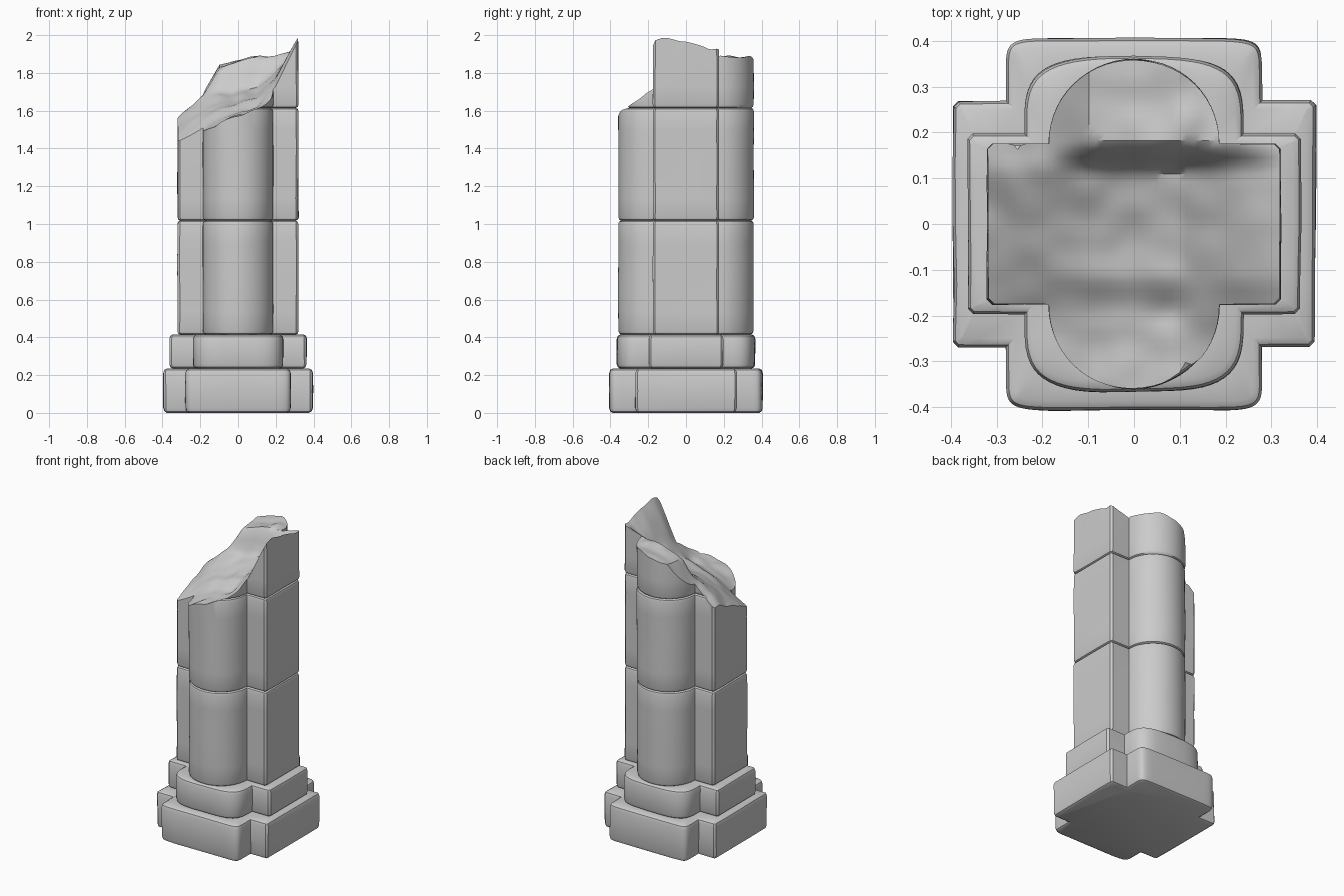
import bpy, bmesh, math
from mathutils import Vector, noise

if "Cube" in bpy.data.objects:
    bpy.data.objects.remove(bpy.data.objects["Cube"])

ARC = 14


def outline(X, yA, xL, Y, p):
    """Cross-shaped plan: two square arms, two lobes rounded by exponent p."""
    q = [(X, 0), (X, yA * 0.5), (X, yA - 0.012), (X - 0.012, yA),
         ((X + xL) / 2, yA), (xL, yA)]
    for i in range(1, ARC + 1):
        t = math.pi / 2 * i / ARC
        q.append((xL * abs(math.cos(t)) ** (2 / p) if i < ARC else 0,
                  yA + (Y - yA) * math.sin(t) ** (2 / p)))
    half = q + [(-x, y) for x, y in q[-2::-1]]
    return [Vector(v) for v in half + [(x, -y) for x, y in half[-2:0:-1]]]


def inset(pts, d):
    out = []
    for i, p in enumerate(pts):
        a = (p - pts[i - 1]).normalized()
        b = (pts[(i + 1) % len(pts)] - p).normalized()
        n = Vector((a.y + b.y, -a.x - b.x)).normalized()
        out.append(p - n * d / max(0.6, n.dot(Vector((a.y, -a.x)))))
    return out


def make_object(name, bm):
    bmesh.ops.recalc_face_normals(bm, faces=bm.faces)
    me = bpy.data.meshes.new(name)
    bm.to_mesh(me)
    bm.free()
    ob = bpy.data.objects.new(name, me)
    bpy.context.collection.objects.link(ob)
    return ob


# Stone courses stacked as one skin: plan, bottom, top, edge wear
base = outline(0.397, 0.27, 0.28, 0.408, 9)
step = outline(0.365, 0.198, 0.24, 0.367, 3.6)
shaft = outline(0.321, 0.176, 0.187, 0.36, 2)
courses = [(base, 0.0, 0.235, 0.02), (step, 0.235, 0.415, 0.018),
           (shaft, 0.415, 1.018, 0.014), (shaft, 1.018, 1.615, 0.014),
           (shaft, 1.615, 2.2, 0.014)]
bm = bmesh.new()
rings = []
for k, (plan, z0, z1, w) in enumerate(courses):
    levels = [(z0, w), (z0 + w * 0.4, w * 0.3), (z0 + w * 1.3, 0)]
    n = 5 if z1 - z0 > 0.3 else 2
    levels += [(z0 + (z1 - z0) * i / n, 0) for i in range(1, n)]
    levels += [(z1 - w * 1.3, 0), (z1 - w * 0.4, w * 0.3), (z1, w)]
    if k > 0 and plan is courses[k - 1][0]:
        levels = levels[1:]
    for z, d in levels:
        ring = []
        for p in inset(plan, d):
            s = noise.noise(Vector((p.x * 5, p.y * 5, z * 4 + k * 7)))
            f = 1 + 0.012 * s - 0.004
            ring.append(bm.verts.new((p.x * f, p.y * f, z)))
        rings.append(ring)
for lo, hi in zip(rings, rings[1:]):
    for i in range(len(lo)):
        j = (i + 1) % len(lo)
        bm.faces.new((lo[i], lo[j], hi[j], hi[i]))
bm.faces.new(rings[0])
bm.faces.new(rings[-1])
pillar = make_object("broken_pillar", bm)

# Fracture surface: heights on a coarse grid
xs = [-0.36, -0.2, -0.1, 0, 0.1, 0.19, 0.36]
ys = [-0.4, -0.19, -0.12, 0, 0.12, 0.17, 0.4]
H = [[1.42, 1.46, 1.52, 1.57, 1.60, 1.61, 1.62],
     [1.40, 1.49, 1.55, 1.59, 1.62, 1.70, 2.05],
     [1.44, 1.54, 1.60, 1.63, 1.66, 1.75, 2.07],
     [1.48, 1.60, 1.64, 1.66, 1.69, 1.77, 2.03],
     [1.52, 1.67, 1.70, 1.71, 1.73, 1.80, 1.97],
     [1.53, 1.66, 1.82, 1.86, 1.88, 1.89, 1.94],
     [1.56, 1.68, 1.85, 1.87, 1.89, 1.88, 1.90]]


def locate(v, knots):
    i = max(k for k in range(len(knots) - 1) if knots[k] <= v + 1e-9)
    return i, (v - knots[i]) / (knots[i + 1] - knots[i])


def height(x, y):
    i, u = locate(x, xs)
    j, v = locate(y, ys)
    a = H[j][i] * (1 - u) + H[j][i + 1] * u
    b = H[j + 1][i] * (1 - u) + H[j + 1][i + 1] * u
    chip = noise.noise(Vector((x * 13, y * 13, 3))) * 0.012
    return min(2.0, a * (1 - v) + b * v + chip)


N = 44
bm = bmesh.new()
grid = [[bm.verts.new((x, y, height(x, y)))
         for x in [-0.36 + 0.72 * i / N for i in range(N + 1)]]
        for y in [-0.4 + 0.8 * j / N for j in range(N + 1)]]
faces = [bm.faces.new((grid[j][i], grid[j][i + 1], grid[j + 1][i + 1], grid[j + 1][i]))
         for j in range(N) for i in range(N)]
ext = bmesh.ops.extrude_face_region(bm, geom=faces, use_keep_orig=True)
for v in ext["geom"]:
    if isinstance(v, bmesh.types.BMVert):
        v.co.z = 2.5
cutter = make_object("fracture_cutter", bm)
cutter.hide_render = True

# Break off the top
mod = pillar.modifiers.new("fracture", 'BOOLEAN')
mod.operation = 'DIFFERENCE'
mod.solver = 'EXACT'
mod.object = cutter
bpy.context.view_layer.objects.active = pillar
pillar.select_set(True)
bpy.ops.object.modifier_apply(modifier=mod.name)
bpy.data.objects.remove(cutter)
bpy.ops.object.shade_smooth_by_angle(angle=math.radians(35))
